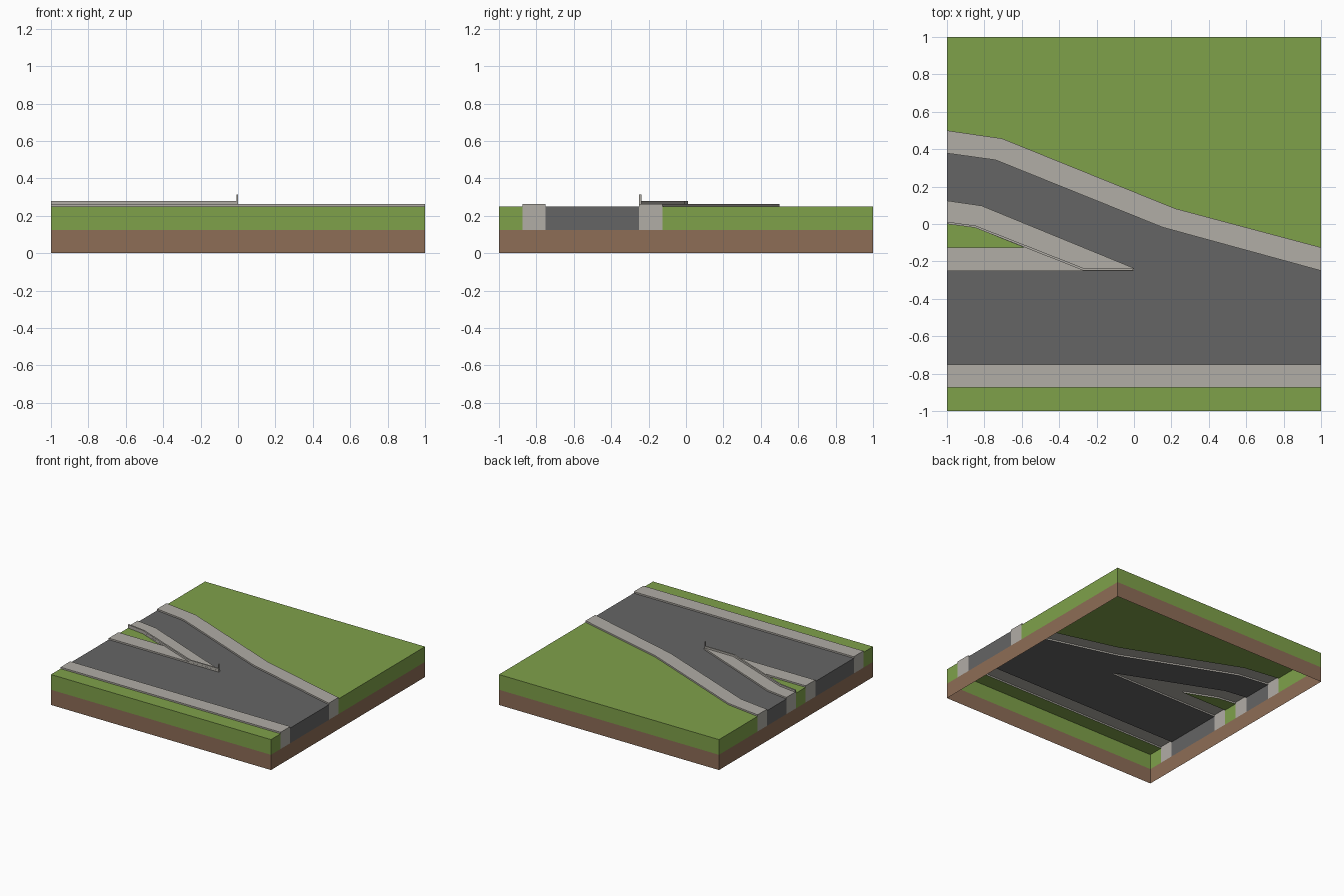
import bpy, bmesh

if "Cube" in bpy.data.objects:
    bpy.data.objects.remove(bpy.data.objects["Cube"])


def material(name, rgb):
    m = bpy.data.materials.new(name)
    lin = [((c / 255 + 0.055) / 1.055) ** 2.4 for c in rgb]
    m.diffuse_color = (*lin, 1)
    m.use_nodes = True
    m.node_tree.nodes["Principled BSDF"].inputs["Base Color"].default_value = m.diffuse_color
    return m


GRASS = material("grass green", (127, 161, 74))
ROAD = material("asphalt grey", (101, 101, 101))
KERB = material("concrete grey", (177, 173, 166))
DIRT = material("soil brown", (141, 109, 86))

GROUND, SOIL, KERB_TOP = 0.25, 0.125, 0.2625


def on_border(a, b):
    return any(abs(a[i]) == 1 and a[i] == b[i] for i in (0, 1))


def slab(name, pts, mat, top, base=None, border_base=SOIL, cap=True):
    """Flat top sheet with skirts: border edges drop to border_base, others to base."""
    area = sum(a[0] * b[1] - b[0] * a[1] for a, b in zip(pts, pts[1:] + pts[:1]))
    if area < 0:
        pts = pts[::-1]
    bm = bmesh.new()
    ring = [bm.verts.new((x, y, top)) for x, y in pts]
    if cap:
        bm.faces.new(ring)
    for i, a in enumerate(pts):
        j = (i + 1) % len(pts)
        b = pts[j]
        low = border_base if on_border(a, b) else base
        if low is not None:
            bm.faces.new((ring[i], bm.verts.new((*a, low)),
                          bm.verts.new((*b, low)), ring[j]))
    bmesh.ops.remove_doubles(bm, verts=bm.verts, dist=1e-5)
    me = bpy.data.meshes.new(name)
    bm.to_mesh(me)
    bm.free()
    me.materials.append(mat)
    ob = bpy.data.objects.new(name, me)
    bpy.context.collection.objects.link(ob)


# Plan lines, left to right
outer = [(-1, 0.5), (-0.705, 0.457), (0.22, 0.083), (1, -0.125)]
inner = [(-1, 0.378), (-0.74, 0.342), (0.153, -0.018), (1, -0.25)]
nose = [(-1, 0.125), (-0.815, 0.098), (0, -0.236), (0, -0.25), (-1, -0.25)]
island = [(-1, -0.125), (-0.588, -0.125), (-0.85, -0.02), (-1, 0.0)]

# Open-bottomed soil skirt
slab("soil_base", [(-1, -1), (1, -1), (1, 1), (-1, 1)], DIRT, SOIL,
     border_base=0, cap=False)

# Grass areas
slab("back_grass", outer + [(1, 1), (-1, 1)], GRASS, GROUND)
slab("front_grass", [(-1, -1), (1, -1), (1, -0.875), (-1, -0.875)], GRASS, GROUND)
slab("island_grass", island, GRASS, GROUND)

# Main road with slip lane
slab("road", [(-1, -0.75), (1, -0.75)] + inner[::-1] + nose, ROAD, GROUND)

# Raised concrete shoulders
slab("back_shoulder", outer + inner[::-1], KERB, KERB_TOP, GROUND)
slab("front_shoulder", [(-1, -0.875), (1, -0.875), (1, -0.75), (-1, -0.75)],
     KERB, KERB_TOP, GROUND)
slab("split_shoulder", nose + island, KERB, KERB_TOP, GROUND)

# Low barrier along the slip lane and its end post
rail = [(-1, 0.0), (-0.85, -0.02), (-0.27, -0.249), (0, -0.249),
        (0, -0.238), (-0.264, -0.238), (-0.846, -0.009), (-1, 0.012)]
slab("barrier", rail, KERB, 0.278, KERB_TOP, KERB_TOP)
slab("barrier_post", [(-0.008, -0.25), (0, -0.25), (0, -0.238), (-0.008, -0.238)],
     KERB, 0.315, GROUND)
